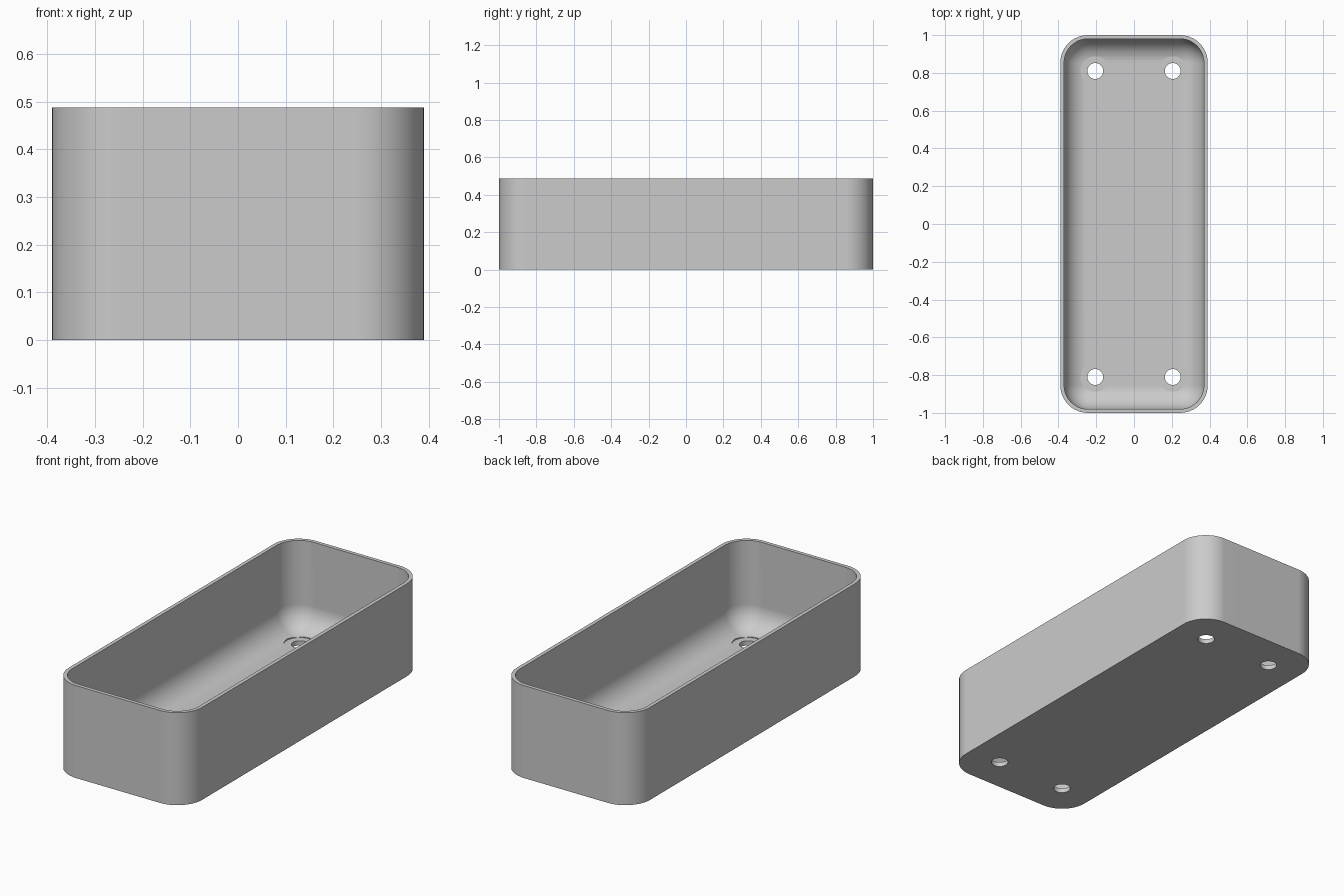
import bpy, bmesh
from math import sin, cos, pi, radians

cube = bpy.data.objects.get("Cube")
if cube:
    bpy.data.objects.remove(cube, do_unlink=True)

HALF_X, HALF_Y, HEIGHT = 0.39, 1.0, 0.488
CORNER, WALL, FLOOR, FILLET = 0.146, 0.02, 0.025, 0.125
HOLE_X, HOLE_Y, HOLE_R, SEAT_R = 0.205, 0.81, 0.042, 0.078
CORNER_STEPS, FILLET_STEPS = 12, 12

grey = bpy.data.materials.new("light grey")
grey.use_nodes = True
grey.diffuse_color = (0.6, 0.6, 0.6, 1)
grey.node_tree.nodes["Principled BSDF"].inputs["Base Color"].default_value = (0.6, 0.6, 0.6, 1)


def ring(bm, inset, z):
    """Rounded rectangle of vertices, inset from the outer wall."""
    r = max(CORNER - inset, 0.001)
    verts = []
    for q, (sx, sy) in enumerate([(1, 1), (-1, 1), (-1, -1), (1, -1)]):
        cx, cy = sx * (HALF_X - inset - r), sy * (HALF_Y - inset - r)
        for i in range(CORNER_STEPS + 1):
            a = (q + i / CORNER_STEPS) * pi / 2
            verts.append(bm.verts.new((cx + r * cos(a), cy + r * sin(a), z)))
    return verts


def cylinder(name, x, y, radius, z0, z1):
    bpy.ops.mesh.primitive_cylinder_add(vertices=40, radius=radius, depth=z1 - z0,
                                        location=(x, y, (z0 + z1) / 2))
    ob = bpy.context.object
    ob.name = name
    ob.hide_render = True
    ob.data.materials.append(grey)
    return ob


# Tray shell: outer wall, rim, inner wall, rounded bottom edge
bm = bmesh.new()
sections = [(0, 0), (0, HEIGHT), (WALL, HEIGHT)]
for i in range(FILLET_STEPS + 1):
    a = i / FILLET_STEPS * pi / 2
    sections.append((WALL + FILLET * (1 - cos(a)), FLOOR + FILLET * (1 - sin(a))))
rings = [ring(bm, inset, z) for inset, z in sections]
for low, high in zip(rings, rings[1:]):
    for i in range(len(low)):
        j = (i + 1) % len(low)
        bm.faces.new((low[i], low[j], high[j], high[i]))
bm.faces.new(list(reversed(rings[0])))
bm.faces.new(rings[-1])
bmesh.ops.remove_doubles(bm, verts=bm.verts, dist=0.0001)
bmesh.ops.recalc_face_normals(bm, faces=bm.faces)
mesh = bpy.data.meshes.new("tray")
bm.to_mesh(mesh)
bm.free()
mesh.materials.append(grey)
tray = bpy.data.objects.new("tray", mesh)
bpy.context.collection.objects.link(tray)

# Screw holes, each with a flat round seat cut into the rounded edge
cutters = []
for sx in (-1, 1):
    for sy in (-1, 1):
        x, y = sx * HOLE_X, sy * HOLE_Y
        cutters.append(cylinder("seat_cutter", x, y, SEAT_R, FLOOR - 0.0005, 0.3))
        cutters.append(cylinder("hole_cutter", x, y, HOLE_R, -0.1, 0.2))

bpy.ops.object.select_all(action='DESELECT')
tray.select_set(True)
bpy.context.view_layer.objects.active = tray
for cutter in cutters:
    mod = tray.modifiers.new("cut", 'BOOLEAN')
    mod.operation = 'DIFFERENCE'
    mod.solver = 'EXACT'
    mod.object = cutter
    bpy.ops.object.modifier_apply(modifier=mod.name)
    bpy.data.objects.remove(cutter, do_unlink=True)

# Smooth rounded surfaces with crisp rim and hole edges
bpy.ops.object.shade_smooth_by_angle(angle=radians(25))
weighted = tray.modifiers.new("even_shading", 'WEIGHTED_NORMAL')
weighted.keep_sharp = True
